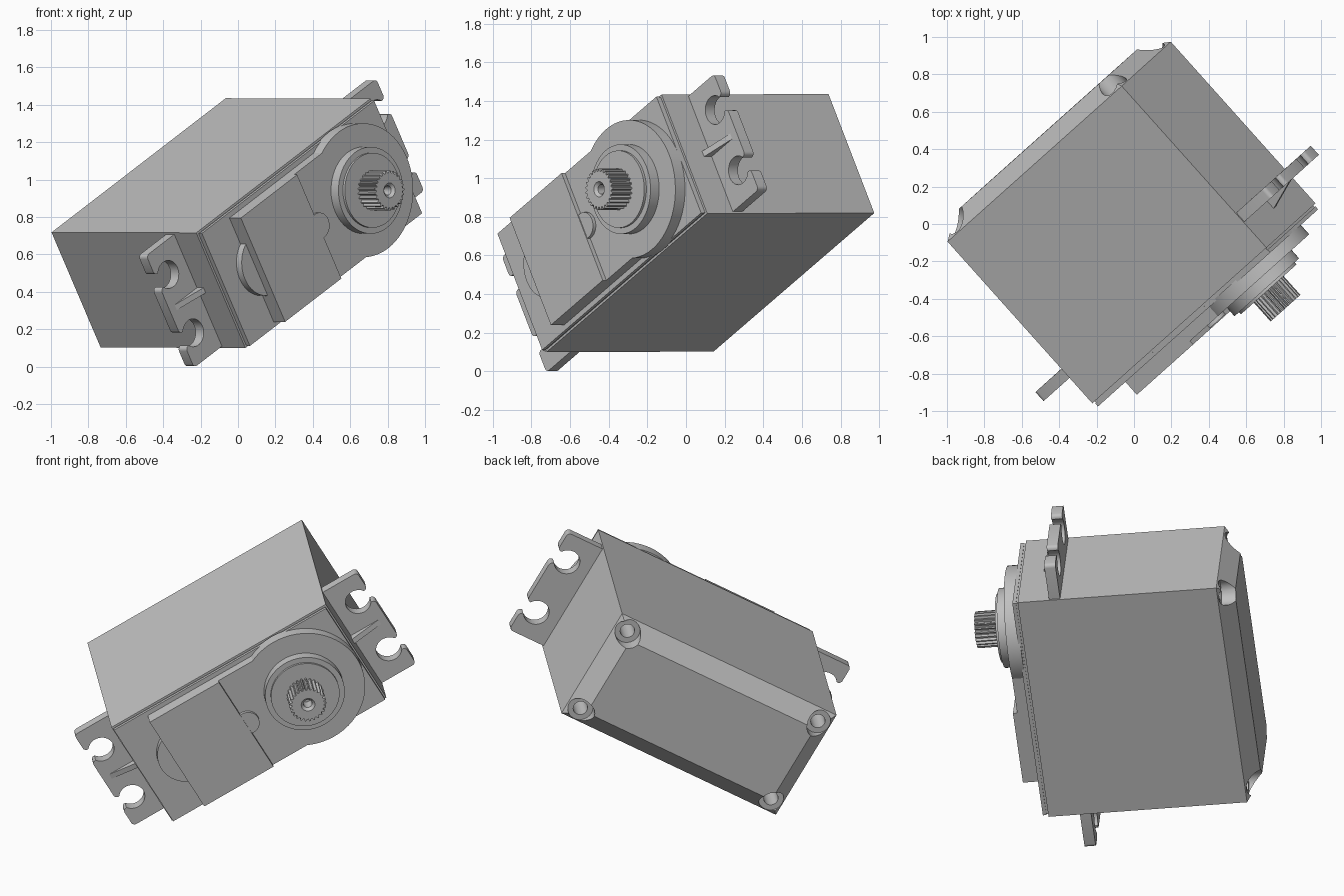
import bpy, bmesh
from math import sin, cos, pi, asin
from mathutils import Matrix, Vector

cube = bpy.data.objects.get("Cube")
if cube:
    bpy.data.objects.remove(cube)

# Tilted frame: x = case length, y = case width, z = shaft direction
shaft_dir = Vector((0.667, -0.745, -0.002)).normalized()
length_dir = Vector((0.650, 0.574, 0.498))
length_dir = (length_dir - shaft_dir * length_dir.dot(shaft_dir)).normalized()
width_dir = shaft_dir.cross(length_dir)
FRAME = Matrix((length_dir, width_dir, shaft_dir)).transposed().to_4x4()
FRAME.translation = (-0.40, 0.44, 0.769)

grey = bpy.data.materials.new("light grey")
grey.use_nodes = True
GREY = (0.527, 0.527, 0.527, 1)
grey.diffuse_color = GREY
grey.node_tree.nodes["Principled BSDF"].inputs["Base Color"].default_value = GREY

HALF_L, HALF_W = 0.72, 0.355
SHAFT_X = 0.355
parts = []


def finish(name, bm):
    bmesh.ops.recalc_face_normals(bm, faces=bm.faces)
    bm.transform(FRAME)
    mesh = bpy.data.meshes.new(name)
    bm.to_mesh(mesh)
    bm.free()
    mesh.materials.append(grey)
    obj = bpy.data.objects.new(name, mesh)
    bpy.context.collection.objects.link(obj)
    parts.append(obj)
    return obj


def loft(name, rings):
    """Skin a stack of equal-length 3D rings and cap both ends."""
    bm = bmesh.new()
    rows = [[bm.verts.new(p) for p in ring] for ring in rings]
    n = len(rows[0])
    for a, b in zip(rows, rows[1:]):
        for i in range(n):
            j = (i + 1) % n
            bm.faces.new((a[i], a[j], b[j], b[i]))
    bm.faces.new(rows[0])
    bm.faces.new(rows[-1])
    return finish(name, bm)


def rect(x0, x1, w, z):
    return [(x0, -w, z), (x1, -w, z), (x1, w, z), (x0, w, z)]


def circle(x, y, r, z, n=48):
    return [(x + r * cos(2 * pi * i / n), y + r * sin(2 * pi * i / n), z) for i in range(n)]


def turned(name, x, y, profile, n=48):
    return loft(name, [circle(x, y, r, z, n) for r, z in profile])


def cut(target, cutter):
    mod = target.modifiers.new("cut", 'BOOLEAN')
    mod.operation = 'DIFFERENCE'
    mod.solver = 'EXACT'
    mod.object = cutter
    bpy.context.view_layer.objects.active = target
    bpy.ops.object.modifier_apply(modifier=mod.name)
    parts.remove(cutter)
    bpy.data.objects.remove(cutter)


# Case: chamfered back, long body, seam groove and front lid
steps = [(-0.09, 0.1), (0, 0), (1.16, 0), (1.16, 0.012), (1.172, 0.012), (1.172, 0.008), (1.193, 0.008)]
case = loft("case", [rect(-HALF_L + i, HALF_L - i, HALF_W - i, z) for z, i in steps])

# Stepped screw pockets in the four back corners
for sx in (-1, 1):
    for sy in (-1, 1):
        cut(case, turned("pocket_cutter", sx * (HALF_L - 0.08), sy * (HALF_W - 0.08),
                         [(0.074, -0.2), (0.074, -0.006), (0.042, -0.006), (0.042, 0.25)], 24))

# Gear housing: raised block, lower round end and two small round bosses
loft("gear_block", [rect(-0.5, -0.035, 0.32, z) for z in (1.18, 1.285)])
loft("gear_bridge", [rect(-0.04, SHAFT_X, 0.32, z) for z in (1.18, 1.26)])
turned("gear_round", SHAFT_X, 0, [(0.358, 1.18), (0.358, 1.26)], 64)
turned("end_boss", -0.42, 0, [(0.178, 1.18), (0.178, 1.235)])
turned("middle_boss", -0.025, 0, [(0.07, 1.2), (0.07, 1.28)], 32)

# Bearing collar around the shaft
turned("bearing_collar", SHAFT_X, 0,
       [(0.232, 1.25), (0.232, 1.32), (0.2, 1.32), (0.2, 1.335)], 64)

# Splined output shaft with a screw hole
TEETH = 25


def spline(z, inner, outer):
    ring = []
    for i in range(TEETH * 4):
        r = outer if i % 4 < 2 else inner
        a = 2 * pi * i / (TEETH * 4)
        ring.append((SHAFT_X + r * cos(a), r * sin(a), z))
    return ring


loft("output_shaft", [spline(1.3, 0.093, 0.107), spline(1.47, 0.093, 0.107),
                      circle(SHAFT_X, 0, 0.04, 1.47, TEETH * 4),
                      circle(SHAFT_X, 0, 0.025, 1.455, TEETH * 4),
                      circle(SHAFT_X, 0, 0.025, 1.38, TEETH * 4)])

# Mounting ears with open screw slots, each with a wedge rib
EAR, HOLE_X, HOLE_R, SLOT = 0.23, 0.143, 0.075, 0.042
EAR_Z0, EAR_Z1 = 0.913, 0.978


def mounting_ear(name, side):
    outline = [(-0.02, -0.345), (EAR, -0.345)]
    a0 = asin(SLOT / HOLE_R)
    for wc in (-0.18, 0.18):
        outline.append((EAR, wc - SLOT))
        for i in range(25):
            a = -a0 - (2 * pi - 2 * a0) * i / 24
            outline.append((HOLE_X + HOLE_R * cos(a), wc + HOLE_R * sin(a)))
        outline.append((EAR, wc + SLOT))
    outline += [(EAR, 0.345), (-0.02, 0.345)]
    bm = bmesh.new()
    verts = [bm.verts.new((side * (HALF_L + x), y, EAR_Z0)) for x, y in outline]
    bm.faces.new(verts)
    tips = [v for v, p in zip(verts, outline) if p[0] == EAR]
    bmesh.ops.bevel(bm, geom=tips, offset=0.022, segments=4, profile=0.5, affect='VERTICES')
    top = bmesh.ops.extrude_face_region(bm, geom=bm.faces[:])
    moved = [v for v in top["geom"] if isinstance(v, bmesh.types.BMVert)]
    bmesh.ops.translate(bm, vec=(0, 0, EAR_Z1 - EAR_Z0), verts=moved)
    finish(name, bm)
    root, tip = side * (HALF_L - 0.01), side * (HALF_L + EAR - 0.01)
    loft(name + "_rib", [[(root, y, EAR_Z1 - 0.01), (tip, y, EAR_Z1 - 0.01), (root, y, EAR_Z1 + 0.055)]
                         for y in (-0.016, 0.016)])


mounting_ear("upper_ear", 1)
mounting_ear("lower_ear", -1)

# Smooth the round walls, keep the hard edges
bpy.ops.object.select_all(action='DESELECT')
for obj in parts:
    obj.select_set(True)
bpy.context.view_layer.objects.active = case
bpy.ops.object.shade_smooth_by_angle(angle=0.5)
